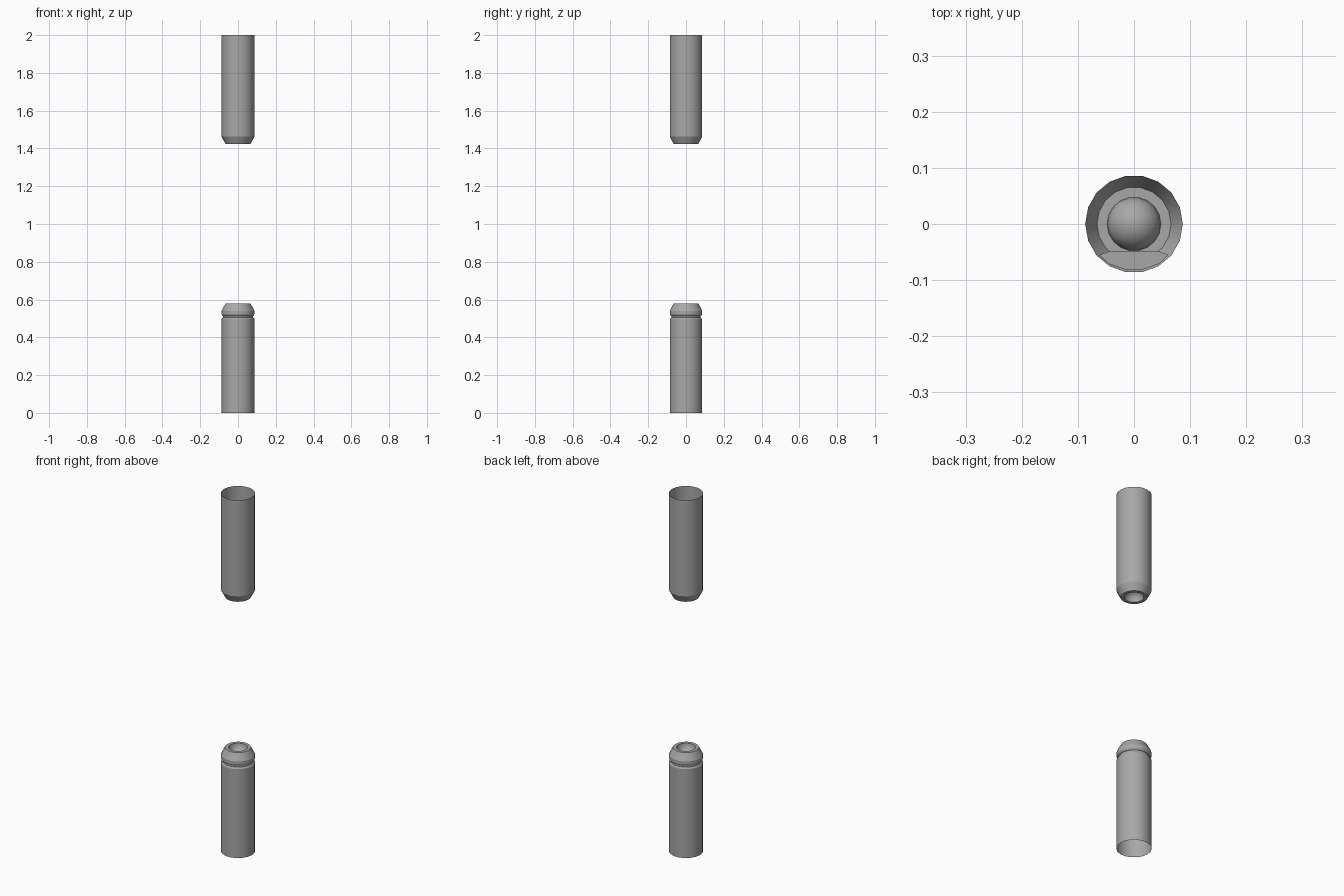
import bpy, bmesh, math

SIDES = 18
R = 0.087          # tube radius
R_END = 0.066      # radius at the chamfered end
R_CUP = 0.048      # radius of the cup in the end

cube = bpy.data.objects.get("Cube")
if cube:
    bpy.data.objects.remove(cube)

grey = bpy.data.materials.new("grey metal")
grey.use_nodes = True
colour = (0.39, 0.39, 0.39, 1)
grey.diffuse_color = colour
grey.node_tree.nodes["Principled BSDF"].inputs["Base Color"].default_value = colour


def finish(name, bm):
    mesh = bpy.data.meshes.new(name)
    bm.to_mesh(mesh)
    bm.free()
    mesh.materials.append(grey)
    obj = bpy.data.objects.new(name, mesh)
    bpy.context.collection.objects.link(obj)
    bpy.ops.object.select_all(action='DESELECT')
    obj.select_set(True)
    bpy.context.view_layer.objects.active = obj
    bpy.ops.object.shade_smooth_by_angle(angle=math.radians(24))
    return obj


def lathe(name, profile):
    """Revolve (radius, z) points around the z axis."""
    bm = bmesh.new()
    verts = [bm.verts.new((r, 0, z)) for r, z in profile]
    edges = [bm.edges.new(pair) for pair in zip(verts, verts[1:])]
    bmesh.ops.spin(bm, geom=verts + edges, cent=(0, 0, 0), axis=(0, 0, 1),
                   angle=math.tau, steps=SIDES)
    bmesh.ops.remove_doubles(bm, verts=bm.verts, dist=1e-5)
    bmesh.ops.recalc_face_normals(bm, faces=bm.faces)
    return finish(name, bm)


def cup(z, direction, steps=6):
    """Hemispherical hollow running from the rim at z into the tube."""
    angles = [i * math.pi / 2 / steps for i in range(steps + 1)]
    return [(R_CUP * math.cos(a), z + direction * R_CUP * math.sin(a)) for a in angles]


# Lower tube: open base, groove near the top, chamfered end with a cup
lathe("lower_tube", [(R, 0), (R, 0.497), (0.083, 0.503), (0.079, 0.505), (0.079, 0.513),
                     (0.083, 0.515), (R, 0.522), (R, 0.54), (R_END, 0.58)] + cup(0.58, -1))

# Upper tube: open top, chamfered end with a cup below
lathe("upper_tube", [(R, 2), (R, 1.463), (R_END, 1.423)] + cup(1.423, 1))

# Small block fixed inside the front wall of the upper tube
outline = [(-0.061, -0.055), (-0.045, -0.049), (0.045, -0.049), (0.061, -0.055),
           (0.045, -0.071), (0.016, -0.081), (-0.016, -0.081), (-0.045, -0.071)]
bm = bmesh.new()
base = bm.faces.new([bm.verts.new((x, y, 1.47)) for x, y in outline])
top = bmesh.ops.extrude_face_region(bm, geom=[base])
bmesh.ops.translate(bm, vec=(0, 0, 0.04),
                    verts=[g for g in top["geom"] if isinstance(g, bmesh.types.BMVert)])
bmesh.ops.recalc_face_normals(bm, faces=bm.faces)
finish("inner_block", bm)
